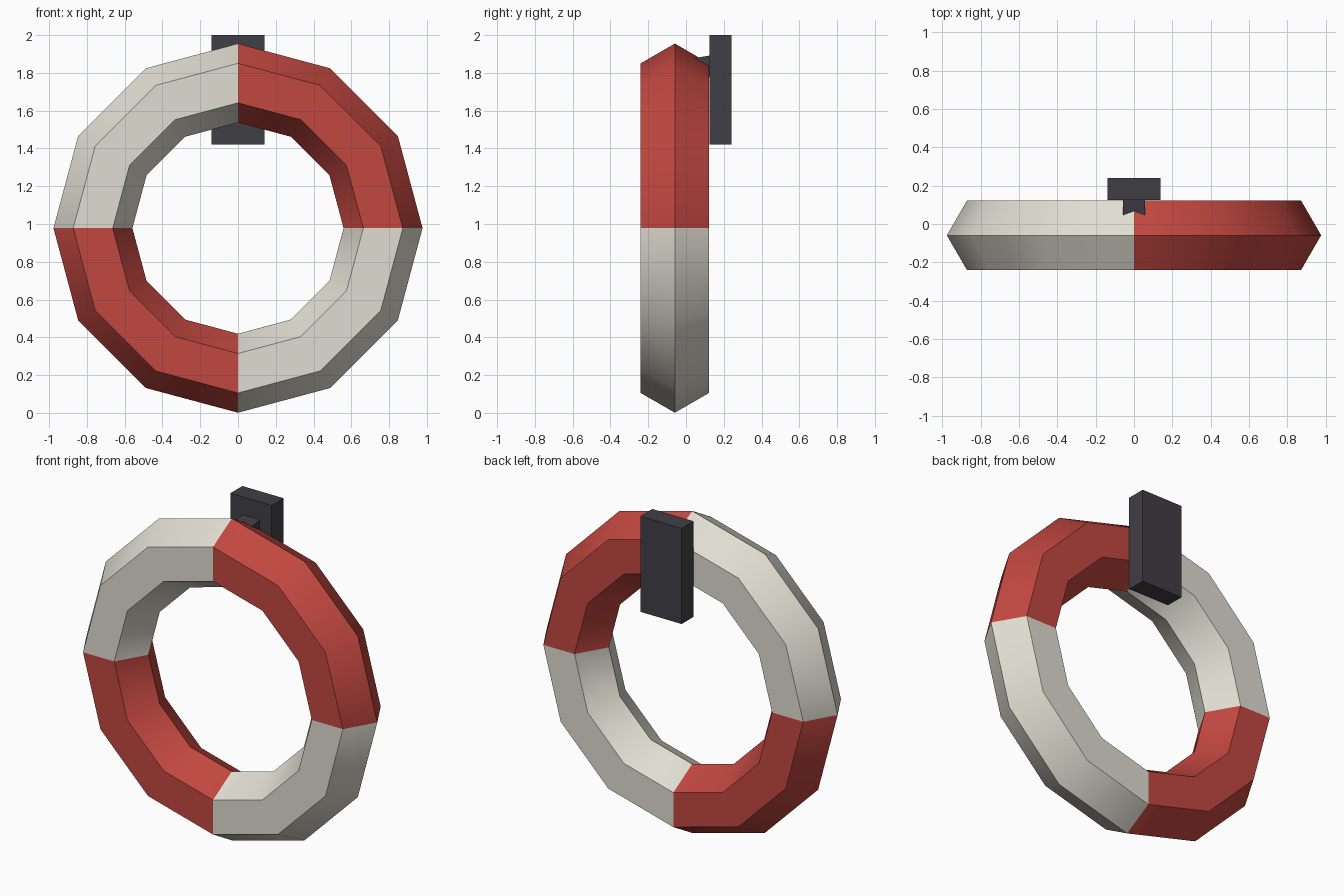
import bpy, bmesh, math

if "Cube" in bpy.data.objects:
    bpy.data.objects.remove(bpy.data.objects["Cube"])


def material(name, rgb):
    # 8-bit sRGB to linear
    lin = [((c / 255 + 0.055) / 1.055) ** 2.4 for c in rgb]
    m = bpy.data.materials.new(name)
    m.diffuse_color = (*lin, 1)
    m.use_nodes = True
    m.node_tree.nodes["Principled BSDF"].inputs["Base Color"].default_value = m.diffuse_color
    return m


RED = material("red", (194, 71, 64))
WHITE = material("off white", (224, 221, 209))
DARK = material("dark grey", (64, 62, 69))


def slab(name, half_width, profile):
    # extrude a (y, z) outline across x, centred on x = 0
    bm = bmesh.new()
    face = bm.faces.new([bm.verts.new((-half_width, y, z)) for y, z in profile])
    ext = bmesh.ops.extrude_face_region(bm, geom=[face])
    verts = [v for v in ext["geom"] if isinstance(v, bmesh.types.BMVert)]
    bmesh.ops.translate(bm, verts=verts, vec=(2 * half_width, 0, 0))
    bmesh.ops.recalc_face_normals(bm, faces=bm.faces)
    mesh = bpy.data.meshes.new(name)
    bm.to_mesh(mesh)
    bm.free()
    mesh.materials.append(DARK)
    bpy.context.collection.objects.link(bpy.data.objects.new(name, mesh))


# Life ring: 12-sided torus with a hexagonal section, standing upright
bpy.ops.mesh.primitive_torus_add(major_segments=12, minor_segments=6,
                                 major_radius=0.768, minor_radius=0.209,
                                 location=(0, -0.059, 0.978),
                                 rotation=(math.pi / 2, 0, 0))
ring = bpy.context.object
ring.name = "ring"
bpy.ops.object.transform_apply(location=True, rotation=True, scale=True)
ring.data.materials.append(RED)
ring.data.materials.append(WHITE)
# alternate colours by quadrant
for p in ring.data.polygons:
    p.material_index = 0 if p.center.x * (p.center.z - 0.978) > 0 else 1
bpy.ops.object.shade_smooth_by_angle(angle=math.radians(40))

# Wall plate behind the ring
slab("wall_plate", 0.139, [(0.125, 1.42), (0.24, 1.42), (0.24, 2.0), (0.125, 2.0)])

# Slightly tilted hook joining plate and ring
slab("hook", 0.057, [(0.0, 1.76), (0.14, 1.78), (0.14, 1.894), (0.0, 1.871)])
